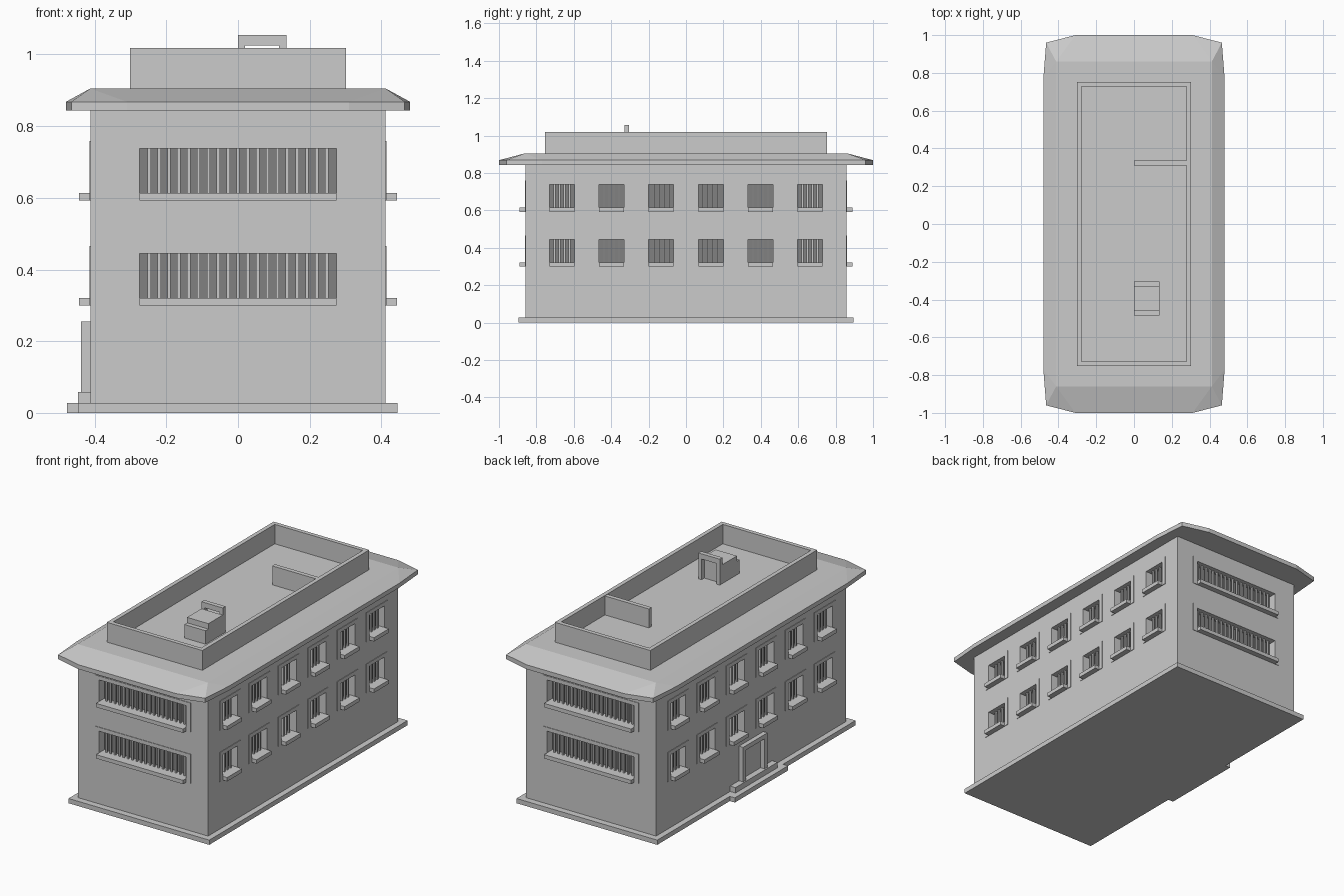
import bpy, bmesh
from math import pi
from mathutils import Matrix, Vector

if "Cube" in bpy.data.objects:
    bpy.data.objects.remove(bpy.data.objects["Cube"])


def material(name, v):
    m = bpy.data.materials.new(name)
    m.diffuse_color = (v, v, v, 1)
    m.use_nodes = True
    m.node_tree.nodes["Principled BSDF"].inputs["Base Color"].default_value = m.diffuse_color
    return m


WALL, DARK = material("wall_grey", 0.55), material("dark_grey", 0.22)


def finish(name, bm, mat=None):
    me = bpy.data.meshes.new(name)
    bm.to_mesh(me)
    bm.free()
    ob = bpy.data.objects.new(name, me)
    bpy.context.collection.objects.link(ob)
    if mat:
        me.materials.append(mat)
    return ob


def add_box(bm, lo, hi, m=Matrix()):
    lo, hi = Vector(lo), Vector(hi)
    t = m @ Matrix.Translation((lo + hi) / 2) @ Matrix.Diagonal((*(hi - lo), 1))
    bmesh.ops.create_cube(bm, size=1, matrix=t)


def boxes(name, items, mat=None):
    bm = bmesh.new()
    for lo, hi in items:
        add_box(bm, lo, hi)
    return finish(name, bm, mat)


# Walls and plinth
walls = boxes("walls", [((-.412, -.858, .02), (.412, .858, .85))], WALL)
boxes("plinth", [((-.445, -.895, 0), (.445, .895, .027))])

# Windows: each built facing -y, then turned onto its facade
parts = {k: bmesh.new() for k in ("cutter", "frames", "sills", "bars", "panes")}


def window(m, u, z, half, dist):
    l, r, b, t = u - half, u + half, z + .022, z + .145
    f = .027
    add_box(parts["cutter"], (l, -dist - .02, b), (r, -dist + .05, t), m)
    for lo, hi in (((l - f, z), (l, t + .022)), ((r, z), (r + f, t + .022)),
                   ((l, t), (r, t + .022))):
        add_box(parts["frames"], (lo[0], -dist - .003, lo[1]),
                (hi[0], -dist + .01, hi[1]), m)
    add_box(parts["sills"], (l, -dist - .031, z), (r, -dist + .04, b), m)
    add_box(parts["panes"], (l, -dist + .045, b), (r, -dist + .055, t), m)
    n = round(2 * half / .0275)
    step = 2 * half / n
    for i in range(1, n):
        c = l + i * step
        add_box(parts["bars"], (c - .0045, -dist + .02, b), (c + .0045, -dist + .03, t), m)


for z in (.299, .592):
    for a in (0, pi):
        window(Matrix.Rotation(a, 4, 'Z'), 0, z, .275, .858)
    for a in (pi / 2, -pi / 2):
        for u in (-.663, -.398, -.133, .133, .398, .663):
            window(Matrix.Rotation(a, 4, 'Z'), u, z, .067, .412)

cutter = finish("window_cutter", parts.pop("cutter"))
cutter.hide_render = True
cutter.display_type = 'WIRE'
for k, bm in parts.items():
    finish("window_" + k, bm, DARK if k == "panes" else None)
mod = walls.modifiers.new("openings", 'BOOLEAN')
mod.operation, mod.object, mod.solver = 'DIFFERENCE', cutter, 'EXACT'

# Hipped eaves with clipped corners
bm = bmesh.new()
for sx in (-1, 1):
    for sy in (-1, 1):
        for x, y in ((.31, 1), (.465, .96), (.48, .77)):
            for z in (.843, .868):
                bm.verts.new((sx * x, sy * y, z))
        bm.verts.new((sx * .412, sy * .86, .905))
bmesh.ops.convex_hull(bm, input=bm.verts[:])
bmesh.ops.dissolve_limit(bm, angle_limit=.01, verts=bm.verts[:], edges=bm.edges[:])
finish("eaves_roof", bm)

# Parapet, roof deck and partition
boxes("parapet", [((s, -.753, .89), (s + .024, .753, 1.018)) for s in (-.302, .278)] +
      [((-.278, s, .89), (.278, s + .024, 1.018)) for s in (-.753, .729)])
boxes("roof_deck", [((-.278, -.729, .89), (.278, .729, .907))], WALL)
boxes("roof_partition", [((0, .31, .9), (.278, .335, 1.015))])

# Roof hut with an open door frame facing the back
boxes("roof_hut", [((0, -.46, .9), (.135, -.33, 1.015)),
                   ((0, -.485, .9), (.135, -.46, .984))])
boxes("roof_hut_frame", [((0, -.33, .9), (.02, -.305, 1.055)),
                         ((.115, -.33, .9), (.135, -.305, 1.055)),
                         ((.02, -.33, 1.025), (.115, -.305, 1.055))])

# Entrance on the left side
boxes("entrance_steps", [((-.477, -.24, 0), (-.4, .24, .027)),
                         ((-.446, -.19, .027), (-.4, .19, .058))])
boxes("entrance_frame", [((-.438, -.11, .058), (-.41, -.085, .255)),
                         ((-.438, .085, .058), (-.41, .11, .255)),
                         ((-.438, -.085, .23), (-.41, .085, .255))])
